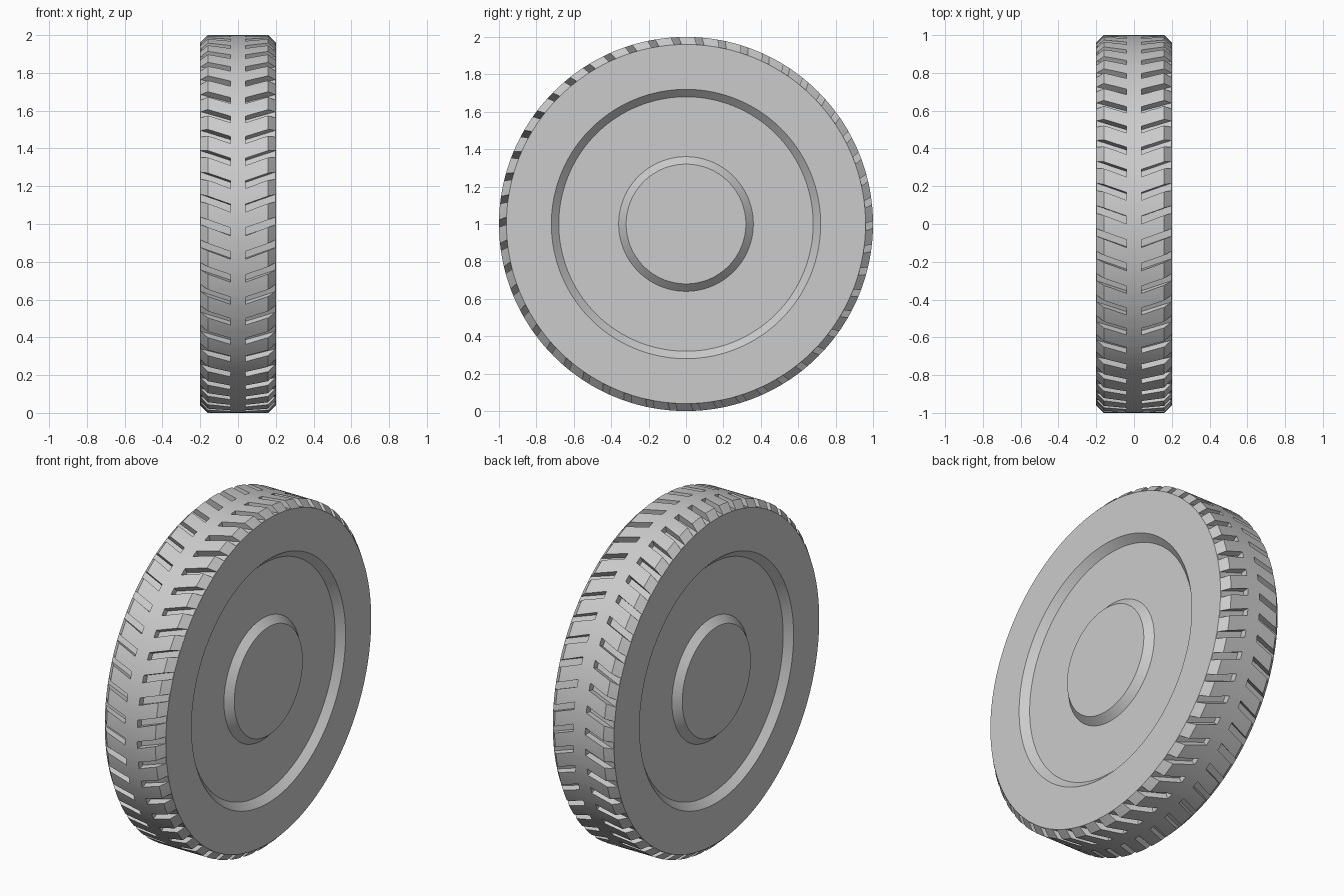
import bpy, bmesh
from math import sin, cos, pi, radians

cube = bpy.data.objects.get("Cube")
if cube:
    bpy.data.objects.remove(cube, do_unlink=True)

SEGMENTS = 200      # sides of the wheel
GROOVES = 50        # tread grooves per side
LEAN = 0.37         # groove lean, radians of turn per unit of width

rubber = bpy.data.materials.new("wheel_grey")
rubber.use_nodes = True
colour = (0.6, 0.6, 0.6, 1)
rubber.diffuse_color = colour
rubber.node_tree.nodes["Principled BSDF"].inputs["Base Color"].default_value = colour


def polar(x, r, a):
    """Point around the axle; the angle runs from the front (-y) up to +z."""
    return (x, -r * cos(a), 1 + r * sin(a))


def make_object(name, bm):
    bmesh.ops.recalc_face_normals(bm, faces=bm.faces)
    mesh = bpy.data.meshes.new(name)
    bm.to_mesh(mesh)
    bm.free()
    mesh.materials.append(rubber)
    obj = bpy.data.objects.new(name, mesh)
    bpy.context.collection.objects.link(obj)
    return obj


# Wheel body: hub, sunken ring, sidewall, chamfer and tread, mirrored across x
half = [(0.2, 0.32), (0.16, 0.36), (0.16, 0.68), (0.2, 0.72), (0.2, 0.96), (0.16, 1.0)]
profile = half + [(-x, r) for x, r in reversed(half)]
bm = bmesh.new()
rings = [[bm.verts.new(polar(x, r, 2 * pi * i / SEGMENTS)) for i in range(SEGMENTS)]
         for x, r in profile]
for a, b in zip(rings, rings[1:]):
    for i in range(SEGMENTS):
        j = (i + 1) % SEGMENTS
        bm.faces.new((a[i], a[j], b[j], b[i]))
bm.faces.new(rings[0])
bm.faces.new(rings[-1])
wheel = make_object("wheel", bm)

# Cutter: one slanted block per groove on each side of the tread
bm = bmesh.new()
for side in (1, -1):
    for n in range(GROOVES):
        middle = 2 * pi * n / GROOVES + radians(0.6)
        ends = []
        for x in (0.04, 0.23):
            turn = middle + (x - 0.18) * LEAN
            ends.append([bm.verts.new(polar(side * x, r, turn + w))
                         for r, w in ((0.962, -0.021), (1.05, -0.021),
                                      (1.05, 0.021), (0.962, 0.021))])
        inner, outer = ends
        bm.faces.new(inner)
        bm.faces.new(outer)
        for i in range(4):
            j = (i + 1) % 4
            bm.faces.new((inner[i], inner[j], outer[j], outer[i]))
cutter = make_object("groove_cutter", bm)
cutter.hide_render = True

# Carve the grooves, then smooth the round surfaces
carve = wheel.modifiers.new("grooves", 'BOOLEAN')
carve.operation = 'DIFFERENCE'
carve.solver = 'EXACT'
carve.object = cutter
bpy.ops.object.select_all(action='DESELECT')
wheel.select_set(True)
bpy.context.view_layer.objects.active = wheel
bpy.ops.object.modifier_apply(modifier=carve.name)
bpy.data.objects.remove(cutter, do_unlink=True)
bpy.ops.object.shade_smooth_by_angle(angle=radians(25))
